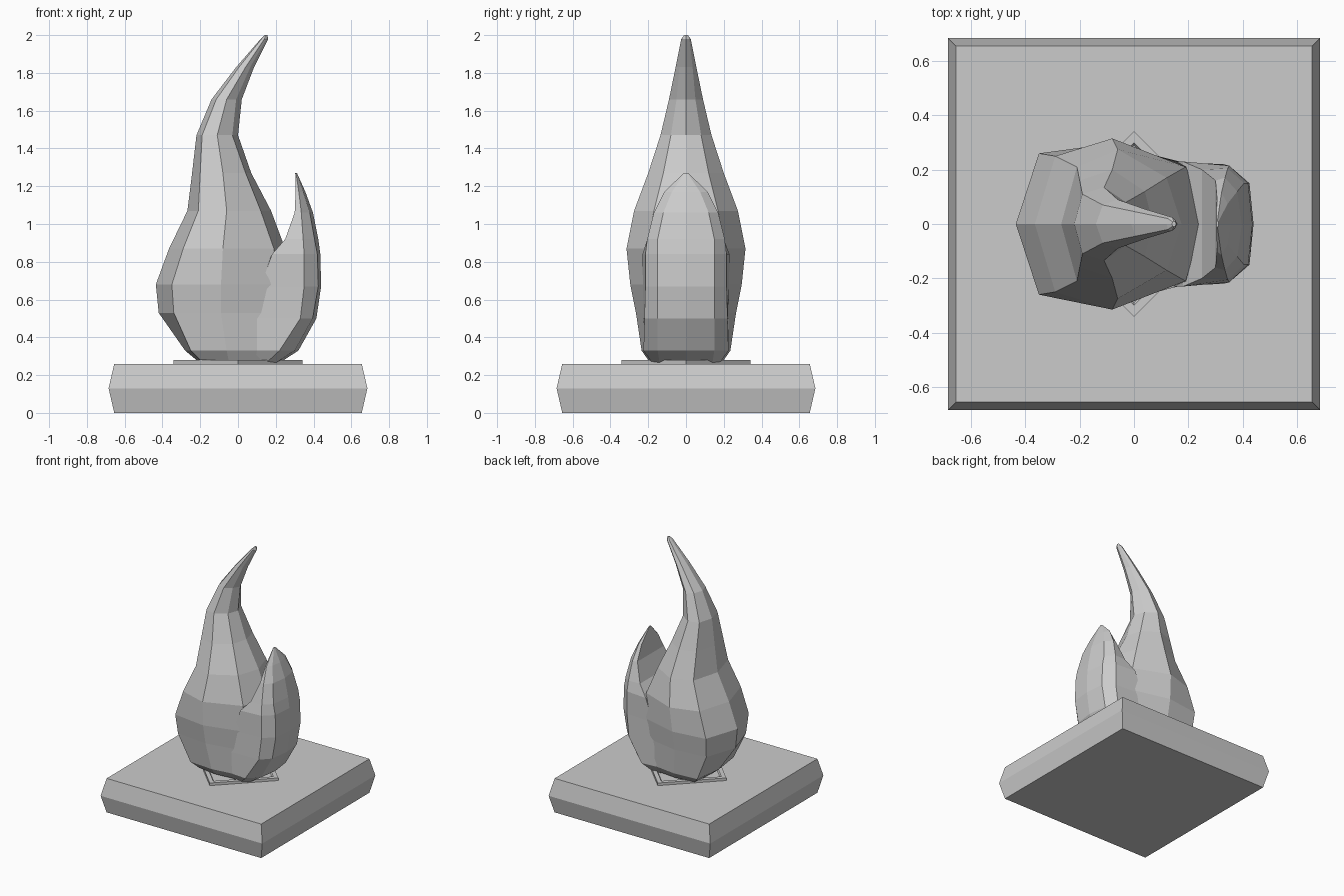
import bpy, bmesh, math


def loft(name, rings):
    """Skin equal-length point rings and cap both ends."""
    bm = bmesh.new()
    loops = [[bm.verts.new(p) for p in ring] for ring in rings]
    n = len(loops[0])
    for a, b in zip(loops, loops[1:]):
        for i in range(n):
            j = (i + 1) % n
            bm.faces.new((a[i], a[j], b[j], b[i]))
    bm.faces.new(loops[0][::-1])
    bm.faces.new(loops[-1])
    bmesh.ops.recalc_face_normals(bm, faces=bm.faces)
    me = bpy.data.meshes.new(name)
    bm.to_mesh(me)
    bm.free()
    ob = bpy.data.objects.new(name, me)
    bpy.context.collection.objects.link(ob)
    return ob


def square(r, z, turn=0.0):
    return [(r * math.cos(turn + i * math.pi / 2),
             r * math.sin(turn + i * math.pi / 2), z) for i in range(4)]


def flame_ring(z, x0, x1, x2, x3, x4, y1, y2, y3):
    """Eight-sided section, mirrored across y = 0."""
    half = [(x1, y1), (x2, y2), (x3, y3)]
    return ([(x0, 0, z)] + [(x, -y, z) for x, y in half] + [(x4, 0, z)]
            + [(x, y, z) for x, y in reversed(half)])


# Square plinth with bevelled sides
d = math.sqrt(2)
loft("plinth", [square(r * d, z, math.pi / 4)
                for r, z in ((0.655, 0), (0.685, 0.13), (0.655, 0.26))])

# Thin diamond collar with a shallow recess
loft("collar", [square(r, z) for r, z in
                ((0.342, 0.255), (0.342, 0.28), (0.30, 0.28), (0.29, 0.268))])

# Tall main flame: z, five x positions left to right, three half widths
main_rings = [
    (0.28, -0.22, -0.20, -0.05, 0.15, 0.20, 0.18, 0.20, 0.18),
    (0.33, -0.28, -0.25, -0.06, 0.20, 0.27, 0.22, 0.235, 0.20),
    (0.53, -0.42, -0.34, -0.09, 0.20, 0.30, 0.24, 0.265, 0.21),
    (0.68, -0.435, -0.35, -0.09, 0.20, 0.30, 0.26, 0.295, 0.22),
    (0.87, -0.365, -0.29, -0.08, 0.19, 0.25, 0.25, 0.315, 0.21),
    (1.07, -0.268, -0.21, -0.06, 0.12, 0.175, 0.21, 0.275, 0.17),
    (1.27, -0.243, -0.20, -0.08, 0.04, 0.07, 0.16, 0.20, 0.12),
    (1.47, -0.22, -0.19, -0.11, -0.03, 0.00, 0.11, 0.135, 0.08),
    (1.66, -0.14, -0.115, -0.06, -0.01, 0.02, 0.07, 0.09, 0.05),
    (1.83, -0.01, 0.005, 0.04, 0.065, 0.085, 0.045, 0.055, 0.035),
    (1.98, 0.12, 0.125, 0.14, 0.15, 0.16, 0.02, 0.025, 0.018),
    (2.00, 0.14, 0.142, 0.147, 0.152, 0.155, 0.008, 0.01, 0.008),
]
flame = loft("flame", [flame_ring(*r) for r in main_rings])

# Short side flame curling up on the right
side_rings = [
    (0.265, 0.08, 0.09, 0.15, 0.20, 0.22, 0.17, 0.18, 0.14),
    (0.33, 0.08, 0.10, 0.22, 0.30, 0.32, 0.215, 0.225, 0.15),
    (0.50, 0.08, 0.10, 0.33, 0.395, 0.415, 0.225, 0.22, 0.15),
    (0.67, 0.10, 0.12, 0.35, 0.425, 0.44, 0.23, 0.215, 0.15),
    (0.84, 0.19, 0.18, 0.35, 0.42, 0.436, 0.23, 0.215, 0.15),
    (0.92, 0.25, 0.25, 0.345, 0.405, 0.425, 0.20, 0.205, 0.15),
    (1.06, 0.30, 0.30, 0.335, 0.38, 0.397, 0.16, 0.17, 0.12),
    (1.17, 0.305, 0.305, 0.322, 0.345, 0.357, 0.10, 0.115, 0.075),
    (1.27, 0.303, 0.304, 0.307, 0.31, 0.312, 0.01, 0.012, 0.008),
]
side = loft("side_flame", [flame_ring(*r) for r in side_rings])

# Fuse both flames into one body
mod = flame.modifiers.new("fuse", 'BOOLEAN')
mod.operation = 'UNION'
mod.solver = 'EXACT'
mod.object = side
bpy.context.view_layer.objects.active = flame
bpy.ops.object.modifier_apply(modifier=mod.name)
bpy.data.objects.remove(side)
